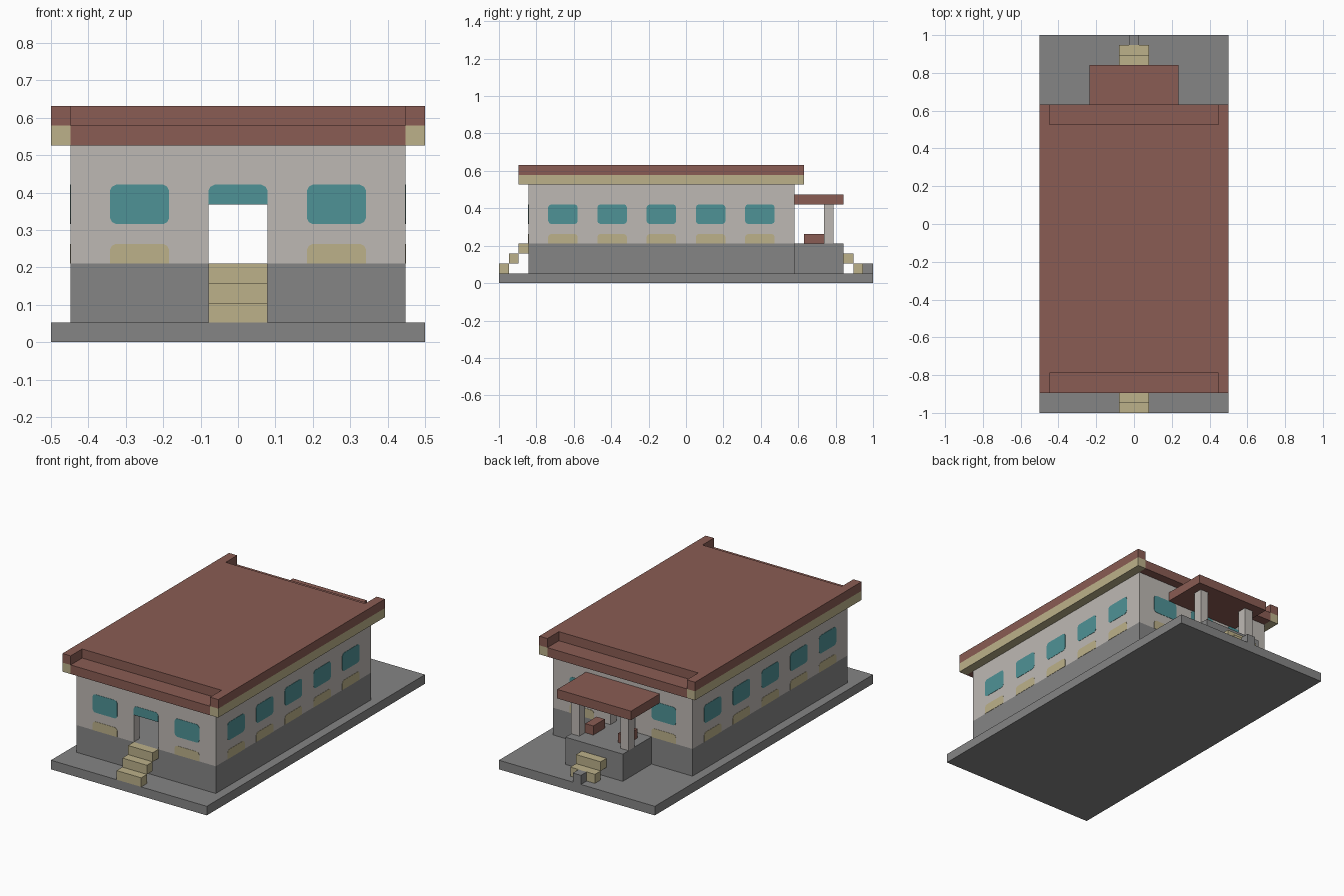
import bpy, bmesh

cube = bpy.data.objects.get("Cube")
if cube:
    bpy.data.objects.remove(cube, do_unlink=True)

U = 1 / 19  # building module: every part is sized in these units


def material(name, *rgb):
    m = bpy.data.materials.new(name)
    m.use_nodes = True
    m.diffuse_color = (*rgb, 1)
    m.node_tree.nodes["Principled BSDF"].inputs["Base Color"].default_value = (*rgb, 1)
    return m


PLASTER = material("pale plaster", 0.515, 0.485, 0.455)
STONE = material("grey stone", 0.235, 0.235, 0.235)
GLASS = material("teal glass", 0.078, 0.287, 0.305)
BRICK = material("red brown brick", 0.254, 0.107, 0.087)
SAND = material("sand", 0.503, 0.44, 0.254)

PLACE = {"x": lambda a, b, c: (c, a, b),
         "y": lambda a, b, c: (a, c, b),
         "z": lambda a, b, c: (a, b, c)}


def prism(name, outline, lo, hi, axis, mat):
    """Extrude a flat outline from lo to hi along an axis."""
    bm = bmesh.new()
    face = bm.faces.new([bm.verts.new(PLACE[axis](a * U, b * U, lo * U)) for a, b in outline])
    top = bmesh.ops.extrude_face_region(bm, geom=[face])["geom"]
    verts = [v for v in top if isinstance(v, bmesh.types.BMVert)]
    bmesh.ops.translate(bm, verts=verts, vec=PLACE[axis](0, 0, (hi - lo) * U))
    bmesh.ops.recalc_face_normals(bm, faces=bm.faces)
    mesh = bpy.data.meshes.new(name)
    bm.to_mesh(mesh)
    bm.free()
    mesh.materials.append(mat)
    ob = bpy.data.objects.new(name, mesh)
    bpy.context.collection.objects.link(ob)
    return ob


def box(name, x, y, z, mat):
    return prism(name, [(x[0], y[0]), (x[1], y[0]), (x[1], y[1]), (x[0], y[1])], *z, "z", mat)


def panel(name, centre, z, wall, axis, mat, round_bottom=False):
    """Round-cornered panel set through a wall, a hair proud of both faces."""
    a, w, r, s = centre, 1.5, 0.3, 0.1
    top = [(w, z[1] - r), (w - s, z[1] - s), (w - r, z[1])]
    low = [(w - r, z[0]), (w - s, z[0] + s), (w, z[0] + r)] if round_bottom else [(w, z[0])]
    half = low + top
    outline = [(a + p, q) for p, q in half] + [(a - p, q) for p, q in reversed(half)]
    prism(name, outline, wall[0] - 0.03, wall[1] + 0.03, axis, mat)


# Ground slab, plinth and porch floor
box("ground_slab", (-9.5, 9.5), (-19, 19), (0, 1), STONE)
box("plinth", (-8.5, 8.5), (-16, 11), (1, 4), STONE)
box("porch_floor", (-3.5, 3.5), (11, 16), (1, 4), STONE)

# End walls with door openings, and their windows
door_wall = [(-8.5, 4), (-1.5, 4), (-1.5, 7), (1.5, 7), (1.5, 4), (8.5, 4), (8.5, 10), (-8.5, 10)]
for end, wall in (("front", (-16, -15)), ("back", (10, 11))):
    prism(f"{end}_wall", door_wall, *wall, "y", PLASTER)
    panel(f"{end}_door_light", 0, (7, 8), wall, "y", GLASS)
    for side, x in (("right", -5), ("left", 5)):
        panel(f"{end}_{side}_window", x, (6, 8), wall, "y", GLASS, True)
        panel(f"{end}_{side}_low_panel", x, (4, 5), wall, "y", SAND)

# Long walls with five windows each, and the eaves above them
for side, s in (("right", -1), ("left", 1)):
    wall = sorted((s * 7.5, s * 8.5))
    eave = sorted((s * 8.5, s * 9.5))
    box(f"{side}_wall", wall, (-15, 10), (4, 10), PLASTER)
    box(f"{side}_eave", eave, (-17, 12), (10, 11), SAND)
    for i in range(5):
        y = -12.5 + 5 * i
        panel(f"{side}_window_{i + 1}", y, (6, 8), wall, "x", GLASS, True)
        panel(f"{side}_low_panel_{i + 1}", y, (4, 5), wall, "x", SAND)

# Roof: lower slab, and an upper slab notched at both ends
box("roof_slab", (-8.5, 8.5), (-17, 12), (10, 11), BRICK)
right_edge = [(9.5, -17), (9.5, 12), (8.5, 12), (8.5, 10)]
left_edge = [(-8.5, 10), (-9.5, 12), (-9.5, -17), (-8.5, -17)]
left_edge.insert(1, (-8.5, 12))
notches = [(-8.5, -15), (8.5, -15), (8.5, -17)]
prism("roof_top", right_edge + left_edge + notches, 11, 12, "z", BRICK)

# Porch roof, columns and benches
box("porch_roof", (-4.5, 4.5), (11, 16), (8, 9), BRICK)
for side, s in (("right", -1), ("left", 1)):
    box(f"{side}_porch_column", sorted((s * 2.5, s * 3.5)), (14, 15), (4, 8), PLASTER)
    box(f"{side}_porch_bench", sorted((s * 1.5, s * 2.5)), (12, 14), (4, 5), BRICK)

# Open steps at both doors, and the small block behind the porch steps
for i in range(3):
    box(f"front_step_{i + 1}", (-1.5, 1.5), (i - 19, i - 18), (i + 1, i + 2), SAND)
for i in range(2):
    box(f"back_step_{i + 1}", (-1.5, 1.5), (17 - i, 18 - i), (i + 1, i + 2), SAND)
box("step_block", (-0.5, 0.5), (18, 19), (1, 2), STONE)
